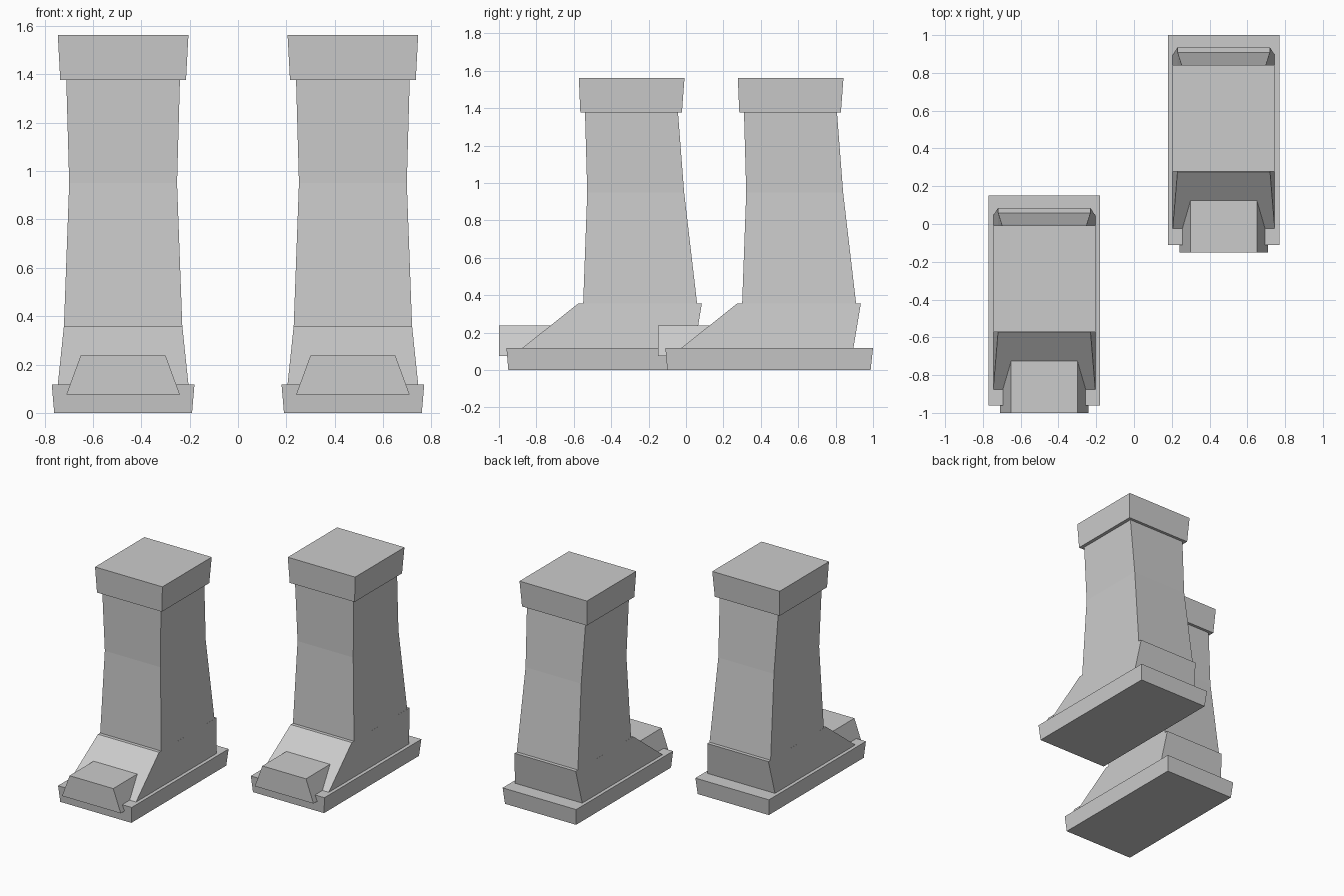
import bpy, bmesh

if "Cube" in bpy.data.objects:
    bpy.data.objects.remove(bpy.data.objects["Cube"])


def loft(name, rings, cx, dy):
    """Closed solid through rectangular rings (z, half_width, y_front, y_back)."""
    bm = bmesh.new()
    loops = []
    for z, w, y0, y1 in rings:
        corners = ((-w, y0), (w, y0), (w, y1), (-w, y1))
        loops.append([bm.verts.new((cx + x, y + dy, z)) for x, y in corners])
    for a, b in zip(loops, loops[1:]):
        for i in range(4):
            j = (i + 1) % 4
            bm.faces.new((a[i], a[j], b[j], b[i]))
    bm.faces.new(loops[0][::-1])
    bm.faces.new(loops[-1])
    bmesh.ops.recalc_face_normals(bm, faces=bm.faces)
    mesh = bpy.data.meshes.new(name)
    bm.to_mesh(mesh)
    bm.free()
    obj = bpy.data.objects.new(name, mesh)
    bpy.context.collection.objects.link(obj)
    return obj


PARTS = {
    # flat slab, flaring slightly upwards
    "sole": [(0, 0.285, -0.95, 0.137), (0.118, 0.295, -0.96, 0.15)],
    # wedge with sloping instep
    "foot": [(0.118, 0.27, -0.875, 0.045), (0.357, 0.245, -0.575, 0.085)],
    # trapezoid block poking through the instep
    "toe_cap": [(0.075, 0.235, -1.0, -0.6), (0.238, 0.175, -1.0, -0.6)],
    # waisted leg
    "shaft": [(0.35, 0.245, -0.55, 0.06), (0.95, 0.223, -0.528, -0.01),
              (1.38, 0.235, -0.54, -0.043)],
    # top band
    "cuff": [(1.376, 0.26, -0.565, -0.022), (1.562, 0.27, -0.573, -0.008)],
}

# left boot forward, right boot stepped back
for side, cx, dy in (("left", -0.475, 0.0), ("right", 0.475, 0.85)):
    for part, rings in PARTS.items():
        loft(f"{side}_boot_{part}", rings, cx, dy)
